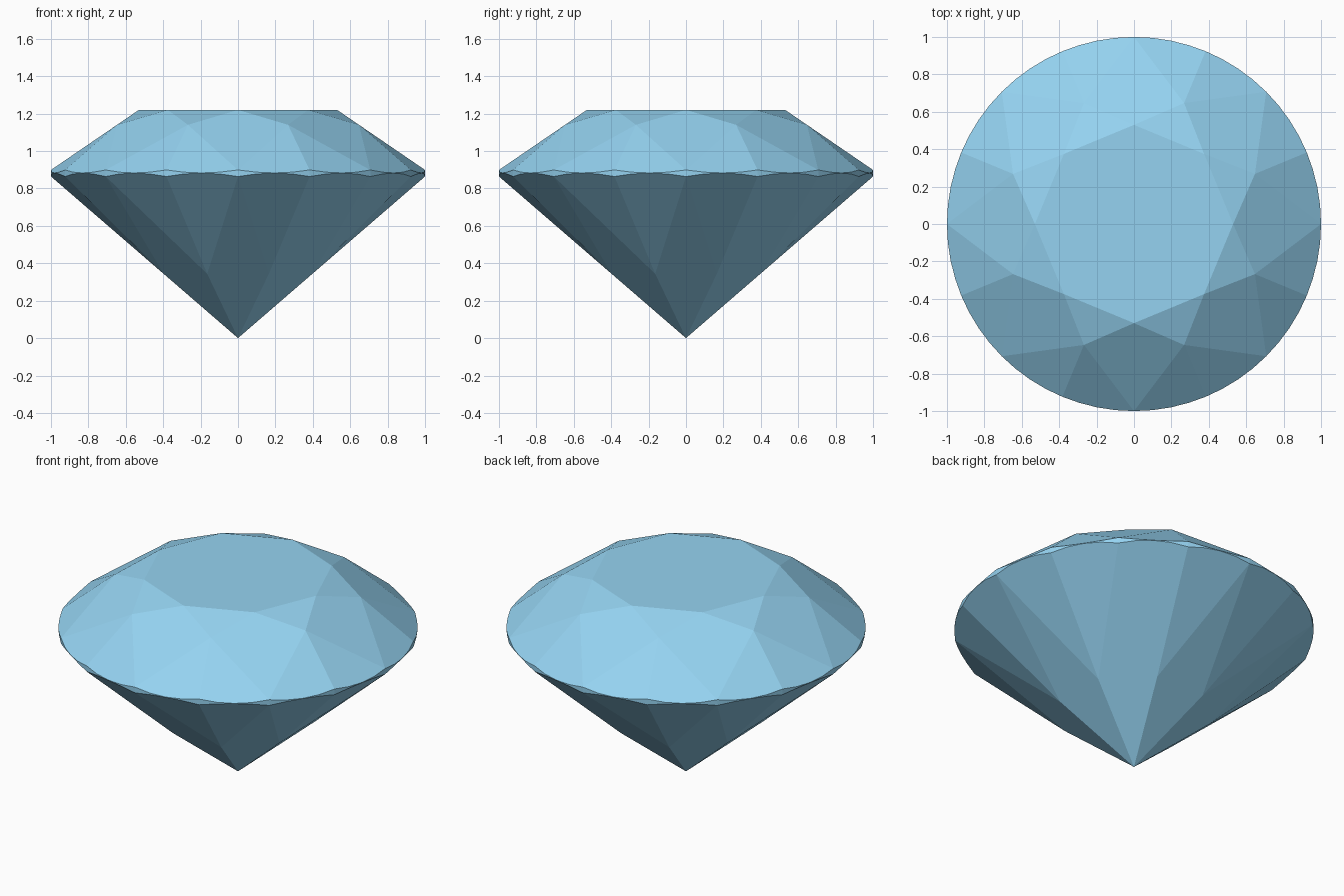
import bpy, bmesh
from math import sin, cos, pi, radians

if "Cube" in bpy.data.objects:
    bpy.data.objects.remove(bpy.data.objects["Cube"])

# Main proportions of the round cut
TABLE_R, TABLE_Z = 0.53, 1.22
STAR_R = 0.70
LOWER_R = 0.43
TOP_Z, BOTTOM_Z = 0.899, 0.864
STEPS = 64
HALF = radians(22.5)

# Star tips and lower tips lie on the planes of the main facets
crown_slope = (TABLE_Z - TOP_Z) / (1 - TABLE_R)
STAR_Z = TABLE_Z - crown_slope * (STAR_R * cos(HALF) - TABLE_R)
LOWER_Z = BOTTOM_Z * LOWER_R * cos(HALF)


def scallop(angle, tip_r, tip_z, cusp_z):
    """Height where a girdle facet plane meets the round girdle."""
    mid = HALF / 2
    d = cos(angle % HALF - mid)
    slope = (tip_z - cusp_z) / ((1 - tip_r) * cos(mid))
    return cusp_z - slope * (d - cos(mid))


def polar(bm, r, a, z):
    bm.verts.new((r * cos(a), r * sin(a), z))


bm = bmesh.new()
bm.verts.new((0, 0, 0))
# Table corners, star tips and pavilion tips
for i in range(8):
    a = i * pi / 4
    polar(bm, TABLE_R, a, TABLE_Z)
    polar(bm, STAR_R, a + HALF, STAR_Z)
    polar(bm, LOWER_R, a + HALF, LOWER_Z)
# Scalloped girdle
per = STEPS // 16
for i in range(STEPS):
    a = 2 * pi * i / STEPS
    local = (i % per) * HALF / per
    polar(bm, 1, a, scallop(local, STAR_R, STAR_Z, TOP_Z))
    polar(bm, 1, a, scallop(local, LOWER_R, LOWER_Z, BOTTOM_Z))

# Facets from the hull, coplanar triangles merged
bmesh.ops.convex_hull(bm, input=bm.verts[:])
bmesh.ops.dissolve_limit(bm, angle_limit=radians(0.5), verts=bm.verts[:], edges=bm.edges[:])
bmesh.ops.recalc_face_normals(bm, faces=bm.faces[:])

mesh = bpy.data.meshes.new("gemstone")
bm.to_mesh(mesh)
bm.free()
gem = bpy.data.objects.new("gemstone", mesh)
bpy.context.collection.objects.link(gem)

mat = bpy.data.materials.new("blue")
mat.diffuse_color = (0.3, 0.65, 0.88, 1)
mat.use_nodes = True
mat.node_tree.nodes["Principled BSDF"].inputs["Base Color"].default_value = mat.diffuse_color
mesh.materials.append(mat)
